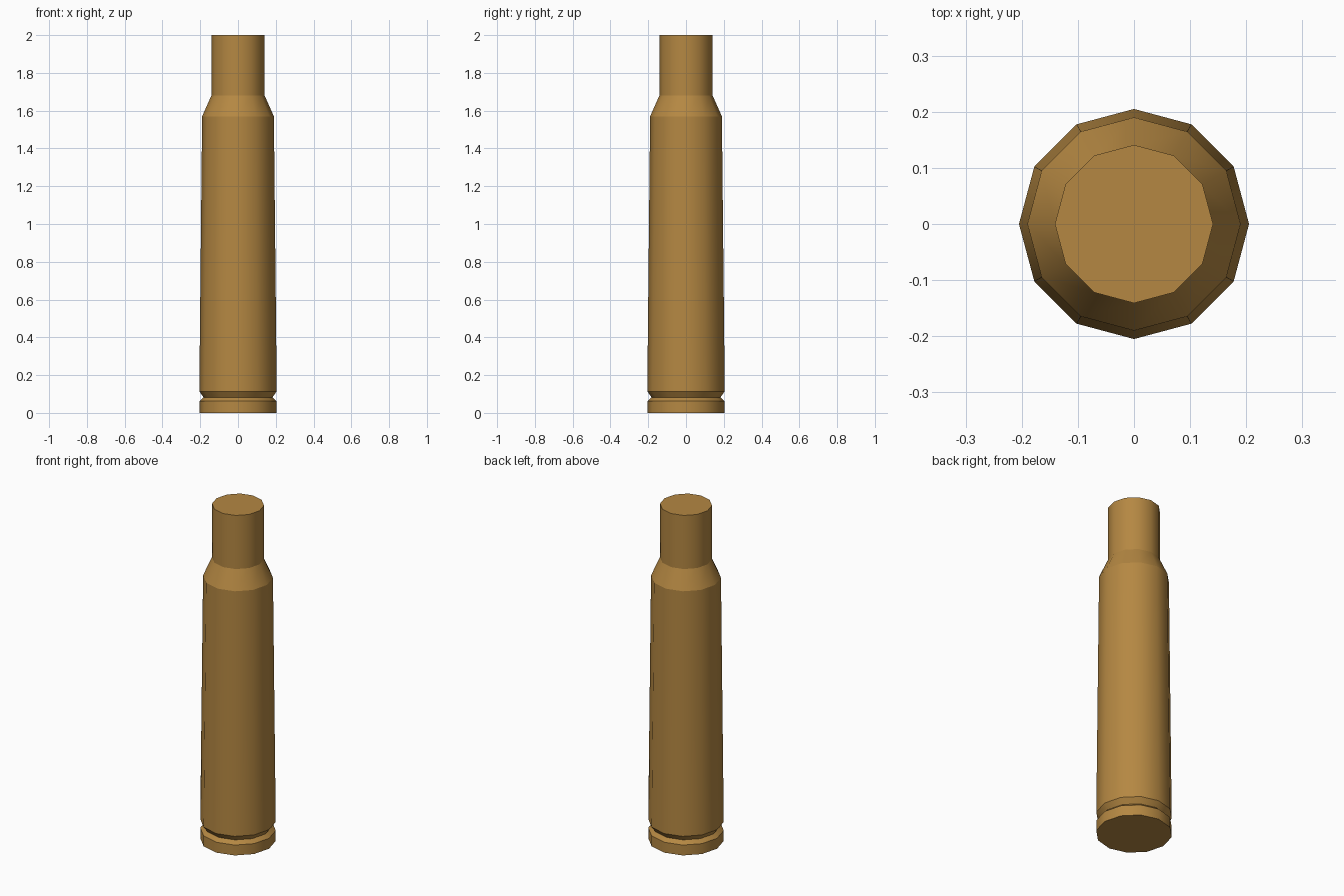
import bpy, bmesh, math

if "Cube" in bpy.data.objects:
    bpy.data.objects.remove(bpy.data.objects["Cube"])

SIDES = 12
# (radius, height) from the base up: rim, extractor groove, tapered body, shoulder, neck
PROFILE = [(0.205, 0.0), (0.205, 0.062), (0.182, 0.082), (0.205, 0.114),
           (0.19, 1.57), (0.141, 1.68), (0.141, 2.0)]

brass = bpy.data.materials.new("brass")
brass.diffuse_color = (0.46, 0.245, 0.055, 1)
brass.use_nodes = True
brass.node_tree.nodes["Principled BSDF"].inputs["Base Color"].default_value = brass.diffuse_color

# Lathe the case: one ring per profile point, bridged, capped at both ends
bm = bmesh.new()
rings = [[bm.verts.new((r * math.cos(2 * math.pi * i / SIDES),
                        r * math.sin(2 * math.pi * i / SIDES), z))
          for i in range(SIDES)] for r, z in PROFILE]
for low, high in zip(rings, rings[1:]):
    for i in range(SIDES):
        j = (i + 1) % SIDES
        bm.faces.new((low[i], low[j], high[j], high[i]))
bm.faces.new(rings[0][::-1])
bm.faces.new(rings[-1])

# Smooth around the barrel, sharp across every profile corner
for f in bm.faces:
    f.smooth = True
for e in bm.edges:
    if abs(e.verts[0].co.z - e.verts[1].co.z) < 1e-5:
        e.smooth = False

mesh = bpy.data.meshes.new("cartridge_case")
bm.to_mesh(mesh)
bm.free()
mesh.materials.append(brass)
case = bpy.data.objects.new("cartridge_case", mesh)
bpy.context.collection.objects.link(case)
